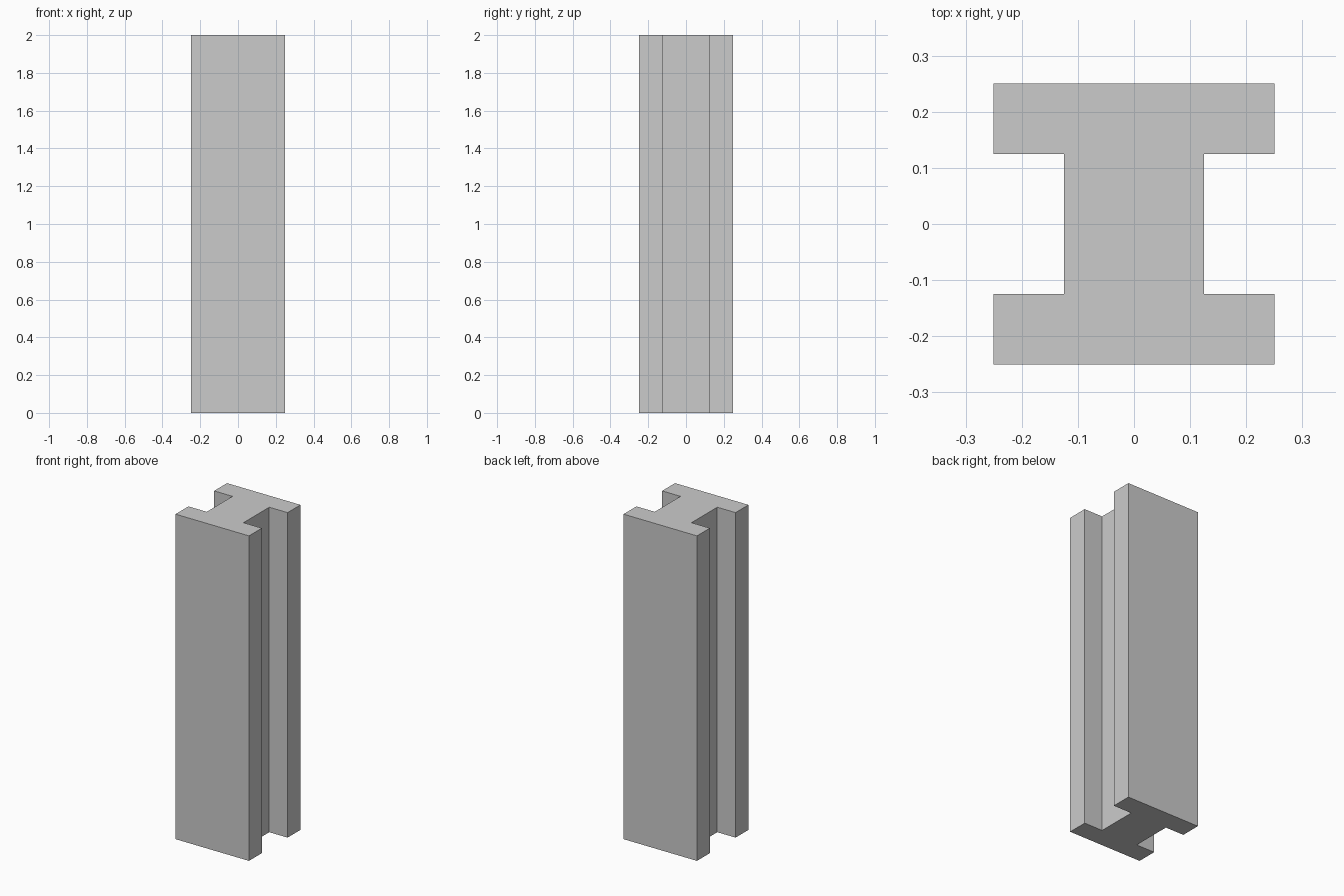
import bpy
import bmesh

if "Cube" in bpy.data.objects:
    bpy.data.objects.remove(bpy.data.objects["Cube"])

HEIGHT = 2.0
OUTER = 0.25   # half width and depth of the flanges
INNER = 0.125  # half width of the web, inner face of the flanges

# Right half of the I-shaped cross-section, turned half round for the left
right_half = [(OUTER, -OUTER), (OUTER, -INNER), (INNER, -INNER),
              (INNER, INNER), (OUTER, INNER), (OUTER, OUTER)]
profile = right_half + [(-x, -y) for x, y in right_half]

# Column: cross-section extruded straight up
bm = bmesh.new()
base = bm.faces.new([bm.verts.new((x, y, 0)) for x, y in profile])
extruded = bmesh.ops.extrude_face_region(bm, geom=[base], use_keep_orig=True)
top_verts = [v for v in extruded["geom"] if isinstance(v, bmesh.types.BMVert)]
bmesh.ops.translate(bm, verts=top_verts, vec=(0, 0, HEIGHT))
bmesh.ops.recalc_face_normals(bm, faces=bm.faces)

mesh = bpy.data.meshes.new("i_beam_column")
bm.to_mesh(mesh)
bm.free()
column = bpy.data.objects.new("i_beam_column", mesh)
bpy.context.collection.objects.link(column)
